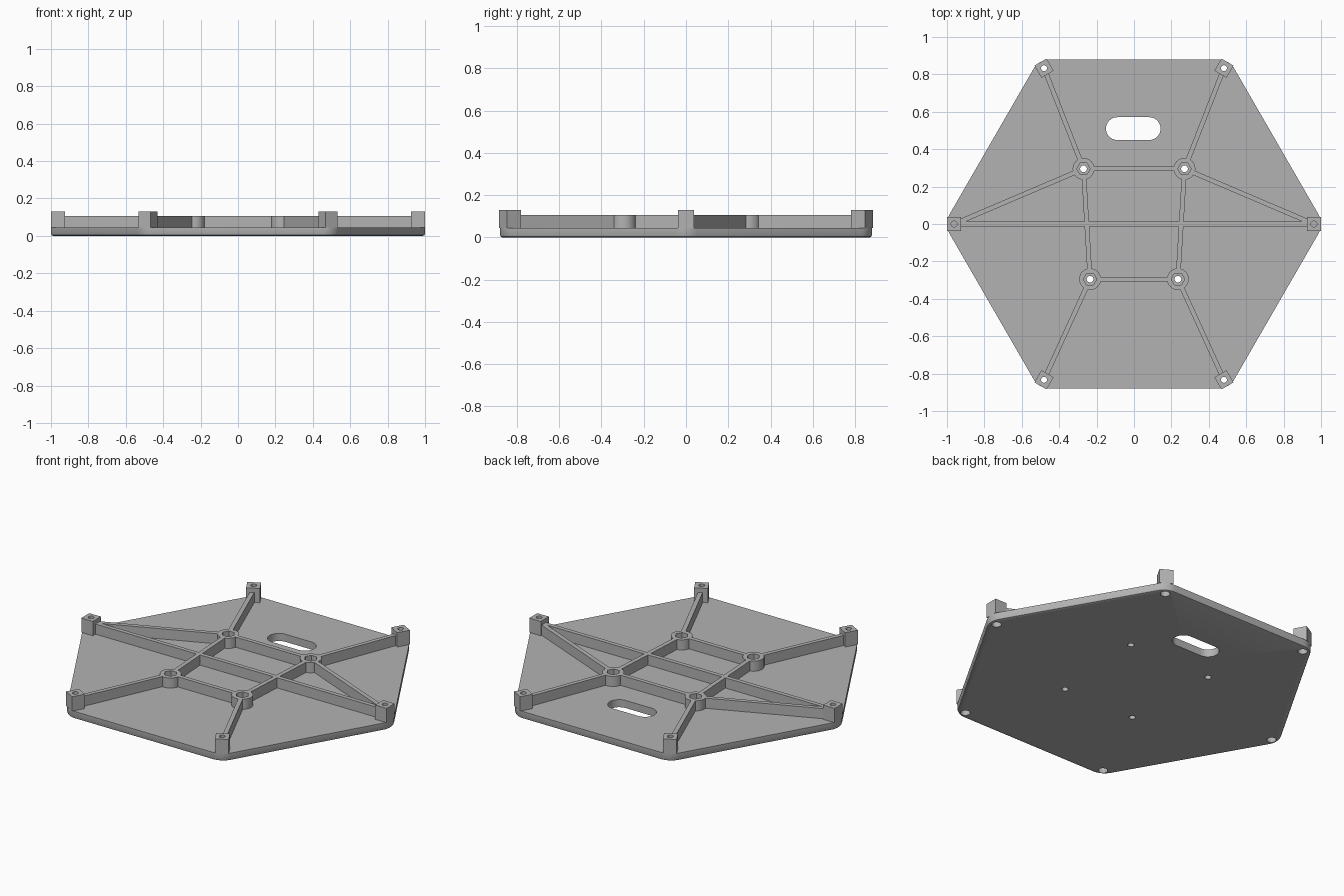
import bpy, bmesh
from math import pi, cos, sin, radians
from mathutils import Vector, Matrix

cube = bpy.data.objects.get("Cube")
if cube:
    bpy.data.objects.remove(cube, do_unlink=True)

GREY = (0.45, 0.45, 0.45, 1)
mat = bpy.data.materials.new("plain grey")
mat.use_nodes = True
mat.diffuse_color = GREY
mat.node_tree.nodes["Principled BSDF"].inputs["Base Color"].default_value = GREY

PLATE_TOP, RIB_TOP, POST_TOP = 0.045, 0.105, 0.13
RIB_WIDTH = 0.025
APOTHEM, FILLET = 0.88, 0.1
POST_RADIUS, POST_SIZE = 0.962, 0.075
BOSS_RADIUS = 0.058


def prism(name, outline, z0, z1, chamfer=0):
    """Extrude a closed outline, optionally bevelling its lower rim."""
    bm = bmesh.new()
    base = bm.faces.new([bm.verts.new((x, y, z0)) for x, y in outline])
    top = bmesh.ops.extrude_face_region(bm, geom=[base])["geom"]
    bmesh.ops.translate(bm, vec=(0, 0, z1 - z0),
                        verts=[v for v in top if isinstance(v, bmesh.types.BMVert)])
    bmesh.ops.recalc_face_normals(bm, faces=bm.faces)
    if chamfer:
        rim = [e for e in bm.edges if all(v.co.z < z0 + 1e-5 for v in e.verts)]
        bmesh.ops.bevel(bm, geom=rim, offset=chamfer, segments=2,
                        profile=0.5, affect='EDGES')
    mesh = bpy.data.meshes.new(name)
    bm.to_mesh(mesh)
    bm.free()
    mesh.materials.append(mat)
    obj = bpy.data.objects.new(name, mesh)
    bpy.context.collection.objects.link(obj)
    return obj


def ring(center, radius, sides, turn=0):
    return [(center[0] + radius * cos(turn + 2 * pi * i / sides),
             center[1] + radius * sin(turn + 2 * pi * i / sides)) for i in range(sides)]


def cut(obj, outlines):
    """Subtract vertical prisms given as (outline, bottom, top)."""
    for outline, z0, z1 in outlines:
        cutter = prism("cutter", outline, z0, z1)
        cutter.hide_render = True
        mod = obj.modifiers.new("cut", 'BOOLEAN')
        mod.operation, mod.solver, mod.object = 'DIFFERENCE', 'EXACT', cutter
        bpy.context.view_layer.objects.active = obj
        bpy.ops.object.modifier_apply(modifier=mod.name)
        bpy.data.objects.remove(cutter, do_unlink=True)


def smooth(obj):
    bpy.ops.object.select_all(action='DESELECT')
    obj.select_set(True)
    bpy.context.view_layer.objects.active = obj
    bpy.ops.object.shade_smooth_by_angle(angle=radians(30))


def rib(name, a, b, trim_a, trim_b):
    """Straight wall between two points, shortened at both ends."""
    a, b = Vector(a), Vector(b)
    d = (b - a).normalized()
    a, b = a + d * trim_a, b - d * trim_b
    n = Vector((-d.y, d.x)) * RIB_WIDTH / 2
    return prism(name, [a + n, a - n, b - n, b + n], PLATE_TOP - 0.01, RIB_TOP)


posts = [Vector((cos(k * pi / 3), sin(k * pi / 3))) * POST_RADIUS for k in range(6)]
bosses = {"back_left": (0.27, 0.295), "back_right": (-0.27, 0.295),
          "front_right": (-0.235, -0.295), "front_left": (0.235, -0.295)}

# Rounded hexagonal base plate with handle slot and screw holes
outline = []
for k in range(6):
    mid = k * pi / 3
    c = Vector((cos(mid), sin(mid))) * (APOTHEM - FILLET) / cos(pi / 6)
    for s in range(9):
        t = mid - pi / 6 + s * pi / 24
        outline.append((c.x + FILLET * cos(t), c.y + FILLET * sin(t)))
plate = prism("base_plate", outline, 0, PLATE_TOP, chamfer=0.012)

slot = []
for side in (1, -1):
    for s in range(17):
        t = -pi / 2 + s * pi / 16
        slot.append((-0.004 + side * (0.085 + 0.061 * cos(t)),
                     0.51 + side * 0.061 * sin(t)))
holes = [(slot, -0.1, 0.2)]
for p in posts:
    holes.append((ring(p, 0.026, 24), -0.1, 0.03))
    holes.append((ring(p, 0.016, 16), 0.02, 0.2))
for p in bosses.values():
    holes.append((ring(p, 0.018, 20), -0.1, 0.2))
cut(plate, holes)
smooth(plate)

# Square corner posts with screw holes
post_names = ["left", "back_left", "back_right", "right", "front_right", "front_left"]
for k, (p, name) in enumerate(zip(posts, post_names)):
    square = ring(p, POST_SIZE / 2 ** 0.5, 4, k * pi / 3 + pi / 4)
    post = prism(name + "_post", square, PLATE_TOP, POST_TOP)
    floor = 0.1 if k % 3 == 0 else 0
    cut(post, [(ring(p, 0.016, 16), floor, 0.2)])
    smooth(post)

# Round bosses with hexagonal nut pockets
for name, p in bosses.items():
    boss = prism(name + "_boss", ring(p, BOSS_RADIUS, 40), PLATE_TOP, RIB_TOP)
    cut(boss, [(ring(p, 0.036, 6), PLATE_TOP + 0.015, 0.2),
               (ring(p, 0.018, 20), 0, 0.2)])
    smooth(boss)

# Stiffening ribs: boss frame, spokes to the posts, and the long cross rib
names = list(bosses)
for a, b in zip(names, names[1:] + names[:1]):
    rib(a + "_frame_rib", bosses[a], bosses[b], 0.05, 0.05)
for name, p in bosses.items():
    rib(name + "_spoke", p, posts[post_names.index(name)], 0.05, 0.03)
for side in ("left", "right"):
    rib(side + "_side_spoke", bosses["back_" + side],
        posts[post_names.index(side)], 0.05, 0.03)
rib("cross_rib", posts[3], posts[0], 0.03, 0.03)
